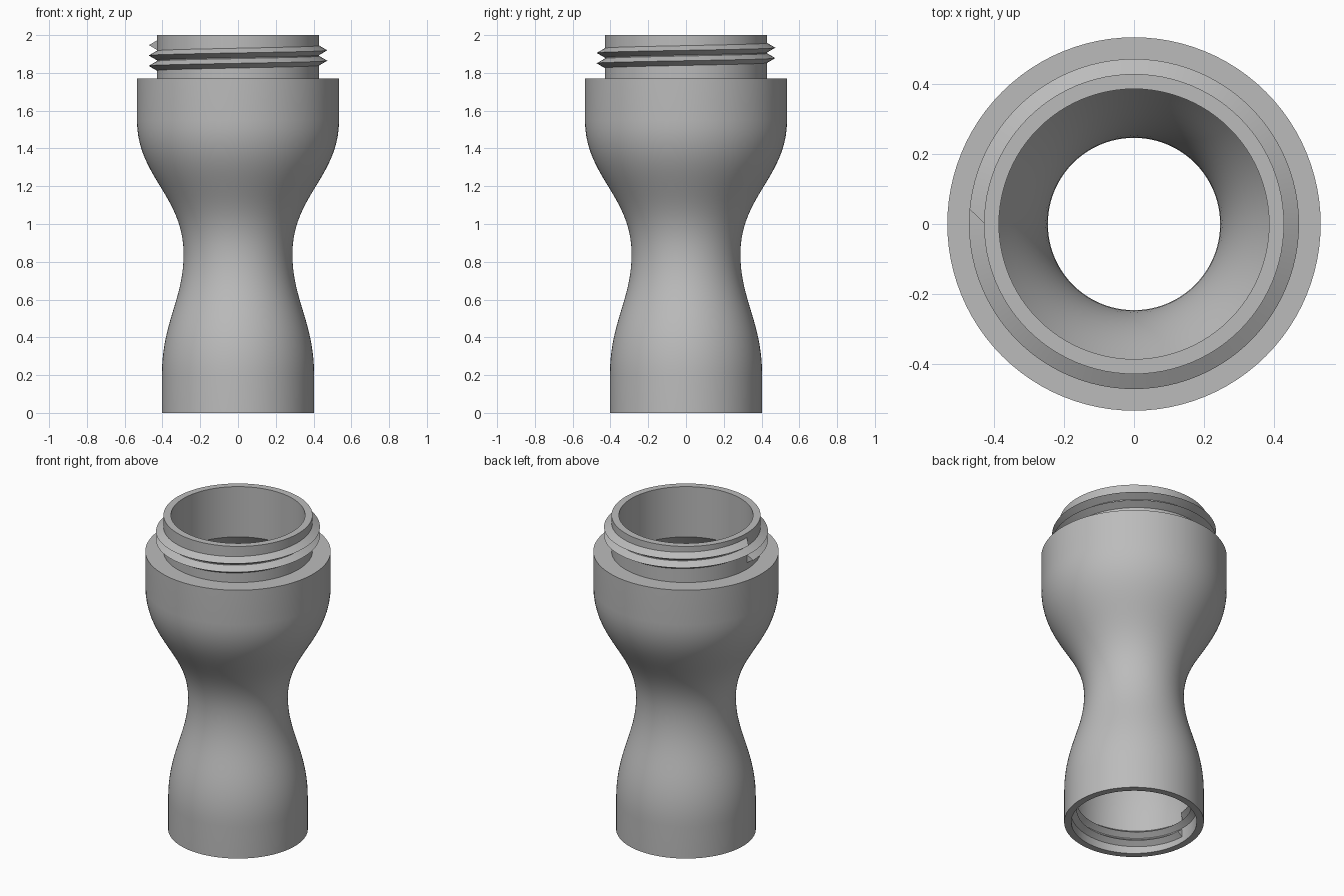
import bpy, bmesh
from math import sin, cos, pi, tau, radians
from mathutils import Vector
from mathutils.geometry import interpolate_bezier

cube = bpy.data.objects.get("Cube")
if cube:
    bpy.data.objects.remove(cube, do_unlink=True)

grey = bpy.data.materials.new("plain grey")
grey.use_nodes = True
colour = (0.5, 0.5, 0.5, 1)
grey.diffuse_color = colour
grey.node_tree.nodes["Principled BSDF"].inputs["Base Color"].default_value = colour

SEGMENTS = 96
WALL = 0.041


def polar(r, a, z):
    return (r * cos(a), r * sin(a), z)


def skin(name, rings, closed):
    """Bridge a row of matching closed rings into one solid."""
    bm = bmesh.new()
    rows = [[bm.verts.new(p) for p in ring] for ring in rings]
    n = len(rows[0])
    last = len(rows) if closed else len(rows) - 1
    for i in range(last):
        a, b = rows[i], rows[(i + 1) % len(rows)]
        for j in range(n):
            k = (j + 1) % n
            bm.faces.new((a[j], b[j], b[k], a[k]))
    if not closed:
        bm.faces.new(rows[0])
        bm.faces.new(rows[-1])
    bmesh.ops.recalc_face_normals(bm, faces=bm.faces[:])
    mesh = bpy.data.meshes.new(name)
    bm.to_mesh(mesh)
    bm.free()
    mesh.materials.append(grey)
    obj = bpy.data.objects.new(name, mesh)
    bpy.context.collection.objects.link(obj)
    bpy.ops.object.select_all(action='DESELECT')
    obj.select_set(True)
    bpy.context.view_layer.objects.active = obj
    bpy.ops.object.shade_smooth_by_angle(angle=radians(30))
    return obj


def curve(*points):
    pts = [Vector((r, 0, z)) for r, z in points]
    return [(p.x, p.z) for p in interpolate_bezier(*pts, 20)]


# Waisted shell: outer curve, with the inner wall offset from it
waist = curve((0.403, 0.2), (0.403, 0.48), (0.288, 0.6), (0.288, 0.84))
waist += curve((0.288, 0.84), (0.288, 1.15), (0.535, 1.25), (0.535, 1.55))[1:]
collar = [(0.535, 1.77), (0.43, 1.77), (0.43, 2.0), (0.387, 2.0), (0.387, 1.68)]
inner = [(r - WALL, z) for r, z in reversed(waist)]
profile = [(0.403, 0)] + waist + collar + inner + [(0.403 - WALL, 0)]
skin("hollow_body",
     [[polar(r, tau * i / SEGMENTS, z) for r, z in profile] for i in range(SEGMENTS)],
     closed=True)


# Triangular screw threads, two turns each, starting and ending at -x
def thread(name, root, peak, start_z, turns=2, pitch=0.055, half=0.026):
    rings = []
    steps = turns * SEGMENTS
    for i in range(steps + 1):
        a = pi + tau * i / SEGMENTS
        z = start_z + pitch * i / SEGMENTS
        tip = a - 0.09 if i == steps else a - 0.04 if i == steps - 1 else a
        rings.append([polar(root, a, z - half), polar(peak, tip, z),
                      polar(root, a, z + half)])
    skin(name, rings, closed=False)


thread("neck_thread", 0.428, 0.473, 1.837)
thread("base_inner_thread", 0.364, 0.33, 0.062)
